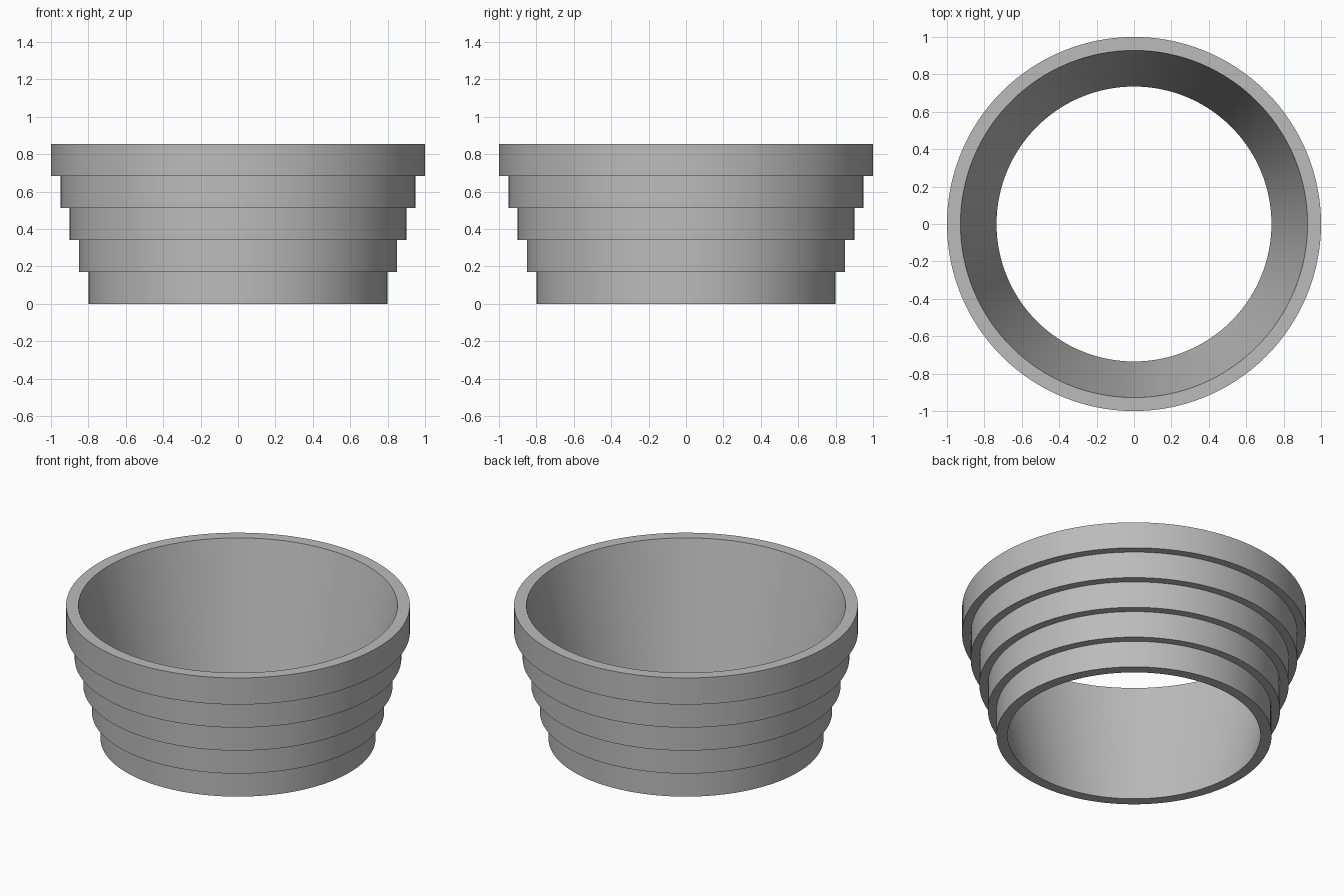
import bpy
import bmesh
import math

cube = bpy.data.objects.get("Cube")
if cube:
    bpy.data.objects.remove(cube, do_unlink=True)

SEGMENTS = 128
STEPS = 5
HEIGHT = 0.855
BASE_RADIUS, STEP_OUT = 0.8, 0.05
INNER_BOTTOM, INNER_TOP = 0.735, 0.928

# Plain grey material
grey = bpy.data.materials.new("plain grey")
grey.use_nodes = True
colour = (0.5, 0.5, 0.5, 1)
grey.diffuse_color = colour
grey.node_tree.nodes["Principled BSDF"].inputs["Base Color"].default_value = colour

# Closed wall profile: stepped outside, straight conical inside
profile = [(INNER_BOTTOM, 0)]
for i in range(STEPS):
    radius = BASE_RADIUS + i * STEP_OUT
    profile += [(radius, HEIGHT * i / STEPS), (radius, HEIGHT * (i + 1) / STEPS)]
profile.append((INNER_TOP, HEIGHT))

# Revolve the profile into the stepped ring
bm = bmesh.new()
rings = []
for s in range(SEGMENTS):
    a = 2 * math.pi * s / SEGMENTS
    rings.append([bm.verts.new((r * math.cos(a), r * math.sin(a), z)) for r, z in profile])
for s, ring in enumerate(rings):
    following = rings[(s + 1) % SEGMENTS]
    for k in range(len(profile)):
        n = (k + 1) % len(profile)
        bm.faces.new((ring[k], following[k], following[n], ring[n]))
bmesh.ops.recalc_face_normals(bm, faces=bm.faces)
mesh = bpy.data.meshes.new("stepped_ring")
bm.to_mesh(mesh)
bm.free()
mesh.materials.append(grey)

stepped_ring = bpy.data.objects.new("stepped_ring", mesh)
bpy.context.collection.objects.link(stepped_ring)
bpy.context.view_layer.objects.active = stepped_ring
stepped_ring.select_set(True)
bpy.ops.object.shade_smooth_by_angle(angle=math.radians(30))
